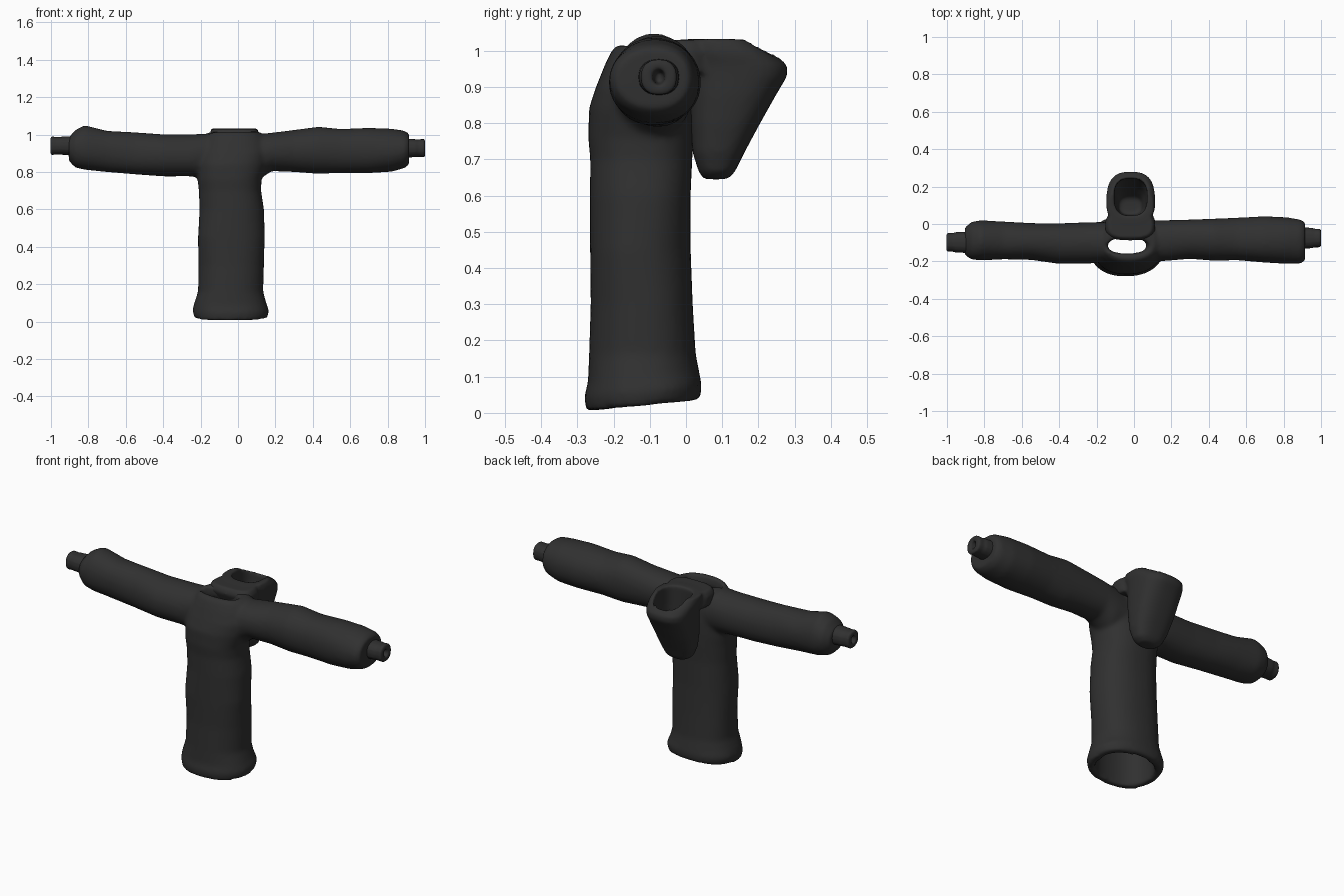
import bpy, bmesh, math, random
from mathutils import Vector

random.seed(4)
cloth = bpy.data.materials.new("charcoal cloth")
cloth.diffuse_color = (0.03, 0.03, 0.03, 1)


def loft(name, sections, axis='Z', n=32, power=2.3, wobble=0.0, tilt=0.0):
    """Closed skin through oval sections: (position, min1, max1, min2, max2)."""
    bm = bmesh.new()
    rings = []
    for t, a0, a1, b0, b1 in sections:
        ring = []
        ph = random.uniform(0, 6.28)
        for i in range(n):
            u = 2 * math.pi * i / n
            c, s = math.cos(u), math.sin(u)
            k = 1 + wobble * math.sin(3 * u + ph)
            a = (a0 + a1) / 2 + (a1 - a0) / 2 * k * math.copysign(abs(c) ** (2 / power), c)
            b = (b0 + b1) / 2 + (b1 - b0) / 2 * k * math.copysign(abs(s) ** (2 / power), s)
            if axis == 'Z':
                co = Vector((a, b, t + tilt * (b + 0.12)))
            else:
                co = Vector((t, a, b))
            ring.append(bm.verts.new(co))
        rings.append(ring)
    for r, q in zip(rings, rings[1:]):
        for i in range(n):
            j = (i + 1) % n
            bm.faces.new((r[i], r[j], q[j], q[i]))
    bm.faces.new(rings[0][::-1])
    bm.faces.new(rings[-1])
    bmesh.ops.recalc_face_normals(bm, faces=bm.faces)
    me = bpy.data.meshes.new(name)
    bm.to_mesh(me)
    bm.free()
    me.materials.append(cloth)
    ob = bpy.data.objects.new(name, me)
    bpy.context.collection.objects.link(ob)
    return ob


def combine(base, others, op):
    for o in others:
        m = base.modifiers.new(op, 'BOOLEAN')
        m.operation, m.object, m.solver = op, o, 'EXACT'
        o.hide_render = True


def finish(ob, helpers, voxel=0.011, smooth=6):
    """Fuse the parts into one soft cloth skin and bake it."""
    m = ob.modifiers.new("fuse", 'REMESH')
    m.mode, m.voxel_size = 'VOXEL', voxel
    m = ob.modifiers.new("soften", 'SMOOTH')
    m.factor, m.iterations = 0.5, smooth
    dg = bpy.context.evaluated_depsgraph_get()
    me = bpy.data.meshes.new_from_object(ob.evaluated_get(dg))
    ob.modifiers.clear()
    ob.data = me
    me.materials.clear()
    me.materials.append(cloth)
    for p in me.polygons:
        p.use_smooth = True
        p.material_index = 0
    for h in helpers:
        bpy.data.objects.remove(h)


# Torso tube with flared hem
torso = loft("torso_and_sleeves", [
    (0.02, -.235, .155, -.275, .04), (0.06, -.245, .165, -.28, .045),
    (0.10, -.235, .15, -.272, .035), (0.16, -.215, .133, -.267, .028),
    (0.30, -.212, .138, -.262, .02), (0.45, -.215, .142, -.266, .012),
    (0.60, -.205, .14, -.264, .014), (0.70, -.208, .125, -.264, .018),
    (0.76, -.215, .128, -.27, .02), (0.84, -.215, .15, -.268, .02),
    (0.90, -.205, .16, -.25, .02), (0.96, -.185, .15, -.225, .015),
    (1.00, -.17, .13, -.205, .01), (1.015, -.15, .11, -.19, 0.0)],
    wobble=0.01, tilt=0.0)
for v in torso.data.vertices:      # hem hangs lower at the front
    if v.co.z < 0.12:
        v.co.z += 0.1 * (v.co.y + 0.12)

# Sleeves
right_sleeve = loft("right_sleeve", [
    (0.0, -.21, .01, .74, 1.0), (0.12, -.2, .02, .765, 1.005), (0.18, -.195, .022, .805, 1.01),
    (0.30, -.185, .025, .80, 1.025), (0.43, -.195, .03, .79, 1.042),
    (0.55, -.195, .032, .795, 1.03), (0.70, -.208, .04, .793, 1.035),
    (0.82, -.212, .037, .80, 1.03), (0.89, -.21, .025, .82, 1.02),
    (0.915, -.195, .01, .84, 1.005)], 'X', power=2.1, wobble=0.015)
left_sleeve = loft("left_sleeve", [
    (0.0, -.21, .01, .74, 1.0), (-0.18, -.205, .01, .765, 1.005), (-0.25, -.212, .01, .775, 1.0),
    (-0.40, -.212, .005, .775, 1.0), (-0.55, -.192, .005, .785, 1.01),
    (-0.70, -.19, .012, .80, 1.02), (-0.82, -.195, .02, .81, 1.048),
    (-0.87, -.19, .01, .825, 1.025), (-0.905, -.165, -.02, .86, .985)],
    'X', power=2.1, wobble=0.015)
# Inside of the torso and the neck opening
hollow = loft("torso_hollow", [
    (-0.05, -.20, .12, -.245, .01), (0.10, -.195, .115, -.24, 0.0), (0.40, -.18, .105, -.23, -.02),
    (0.80, -.18, .105, -.23, -.025), (0.90, -.16, .09, -.2, -.04),
    (0.97, -.14, .065, -.155, -.075), (1.03, -.15, .09, -.17, -.07), (1.1, -.15, .09, -.18, -.07)])
combine(torso, [right_sleeve, left_sleeve], 'UNION')
combine(torso, [hollow], 'DIFFERENCE')
finish(torso, [right_sleeve, left_sleeve, hollow])

# Narrow cuffs at the sleeve ends, each with a small opening
for side, x0, x1, y, z in (("right", .88, 1.0, -.075, .927), ("left", -.87, -1.003, -.098, .94)):
    d = 1 if x1 > 0 else -1
    cuff = loft(side + "_cuff", [
        (x0, y - .058, y + .058, z - .052, z + .052), (x1 - d * .05, y - .055, y + .055, z - .048, z + .048),
        (x1 - d * .035, y - .05, y + .05, z - .047, z + .047), (x1 - d * .005, y - .05, y + .05, z - .05, z + .05),
        (x1, y - .04, y + .04, z - .04, z + .04)], 'X', n=16)
    hole = loft("cuff_hole", [
        (x1 - d * .05, y - .012, y + .012, z - .015, z + .015),
        (x1 + d * .02, y - .022, y + .022, z - .028, z + .028)], 'X', n=8)
    combine(cuff, [hole], 'DIFFERENCE')
    finish(cuff, [hole], 0.006, 2)

# Hood: pouch hanging behind, open at the top, joined to the back of the neck
hood = loft("hood", [
    (0.645, -.06, .03, .05, .115), (0.665, -.095, .06, .035, .135), (0.72, -.12, .08, .018, .162),
    (0.80, -.135, .095, .012, .205), (0.88, -.14, .105, .01, .25),
    (0.93, -.142, .108, .008, .28), (0.96, -.145, .11, .005, .28),
    (0.995, -.15, .115, 0.0, .24), (1.032, -.145, .105, 0.0, .185)], power=2.6)
bridge = loft("hood_bridge", [
    (0.94, -.15, .11, -.065, .07), (1.0, -.155, .115, -.09, .07),
    (1.03, -.14, .10, -.075, .06)], power=3)
pouch = loft("hood_hollow", [
    (0.76, -.08, .04, .05, .14), (0.84, -.095, .06, .045, .195),
    (0.93, -.105, .07, .045, .24), (1.1, -.105, .07, .045, .25)], power=2.8)
combine(hood, [bridge], 'UNION')
combine(hood, [pouch], 'DIFFERENCE')
finish(hood, [bridge, pouch], 0.01, 5)
